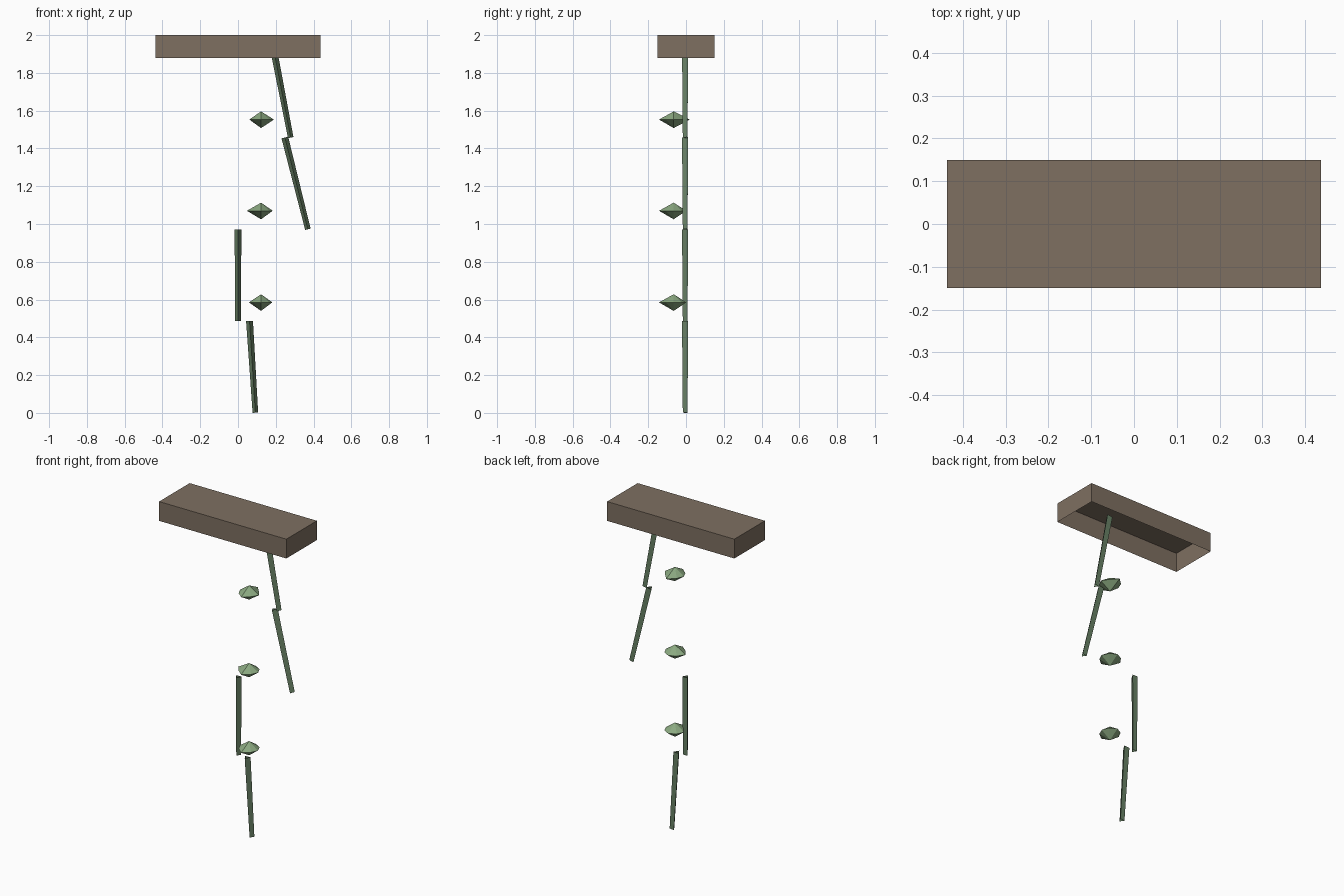
import bpy, bmesh, math
from mathutils import Vector

if "Cube" in bpy.data.objects:
    bpy.data.objects.remove(bpy.data.objects["Cube"])


def material(name, rgb):
    m = bpy.data.materials.new(name)
    m.diffuse_color = (*rgb, 1)
    m.use_nodes = True
    m.node_tree.nodes["Principled BSDF"].inputs["Base Color"].default_value = m.diffuse_color
    return m


def add(name, bm, mat):
    bmesh.ops.recalc_face_normals(bm, faces=bm.faces)
    me = bpy.data.meshes.new(name)
    bm.to_mesh(me)
    bm.free()
    me.materials.append(mat)
    ob = bpy.data.objects.new(name, me)
    bpy.context.collection.objects.link(ob)
    return ob


brown = material("bark_brown", (0.21, 0.16, 0.12))
green = material("vine_green", (0.14, 0.22, 0.13))
leaf = material("leaf_green", (0.26, 0.40, 0.22))

# Overhead beam: a thin shell, open underneath
bm = bmesh.new()
bmesh.ops.create_cube(bm, size=1)
bmesh.ops.scale(bm, vec=(0.875, 0.3, 0.12), verts=bm.verts)
bmesh.ops.translate(bm, vec=(0, 0, 1.94), verts=bm.verts)
bmesh.ops.recalc_face_normals(bm, faces=bm.faces)
bmesh.ops.delete(bm, geom=[f for f in bm.faces if f.normal.z < -0.9], context='FACES_ONLY')
add("beam", bm, brown)


# Hanging vine: open three-sided tubes, tapering downward
def vine(name, top, bottom):
    bm = bmesh.new()
    top, bottom = Vector(top), Vector(bottom)
    axis = (top - bottom).normalized()
    front = Vector((0, -1, 0))
    side = front.cross(axis)
    rings = []
    for centre, r in ((top, 0.021), (bottom, 0.017)):
        rings.append([bm.verts.new(centre + r * (math.cos(a) * front + math.sin(a) * side))
                      for a in (0, math.tau / 3, 2 * math.tau / 3)])
    for i in range(3):
        j = (i + 1) % 3
        bm.faces.new((rings[0][i], rings[0][j], rings[1][j], rings[1][i]))
    add(name, bm, green)


STEP = 0.4855
spans = [(0.185, 0.279), (0.248, 0.37), (0, 0), (0.061, 0.092)]
for i, (x0, x1) in enumerate(spans):
    z = 1.943 - STEP * i
    vine(f"vine_segment_{i + 1}", (x0, 0, z), (x1, 0, z - STEP))


# Leaf clusters: faceted double cones with an uneven eight-point rim
def cluster(name, z, radii):
    bm = bmesh.new()
    c = Vector((0.122, -0.065, z))
    tips = [bm.verts.new(c + Vector((0, 0, h))) for h in (0.043, -0.045)]
    rim = [bm.verts.new(c + r * Vector((math.cos(a), math.sin(a), 0)))
           for r, a in zip(radii, (k * math.tau / 8 for k in range(8)))]
    for i in range(8):
        for t in tips:
            bm.faces.new((rim[i], rim[(i + 1) % 8], t))
    add(name, bm, leaf)


cluster("leaf_cluster_1", 1.553, (0.068, 0.056, 0.085, 0.062, 0.062, 0.06, 0.078, 0.06))
cluster("leaf_cluster_2", 1.07, (0.062, 0.06, 0.066, 0.062, 0.075, 0.06, 0.078, 0.06))
cluster("leaf_cluster_3", 0.585, (0.060, 0.06, 0.066, 0.06, 0.064, 0.06, 0.078, 0.06))
